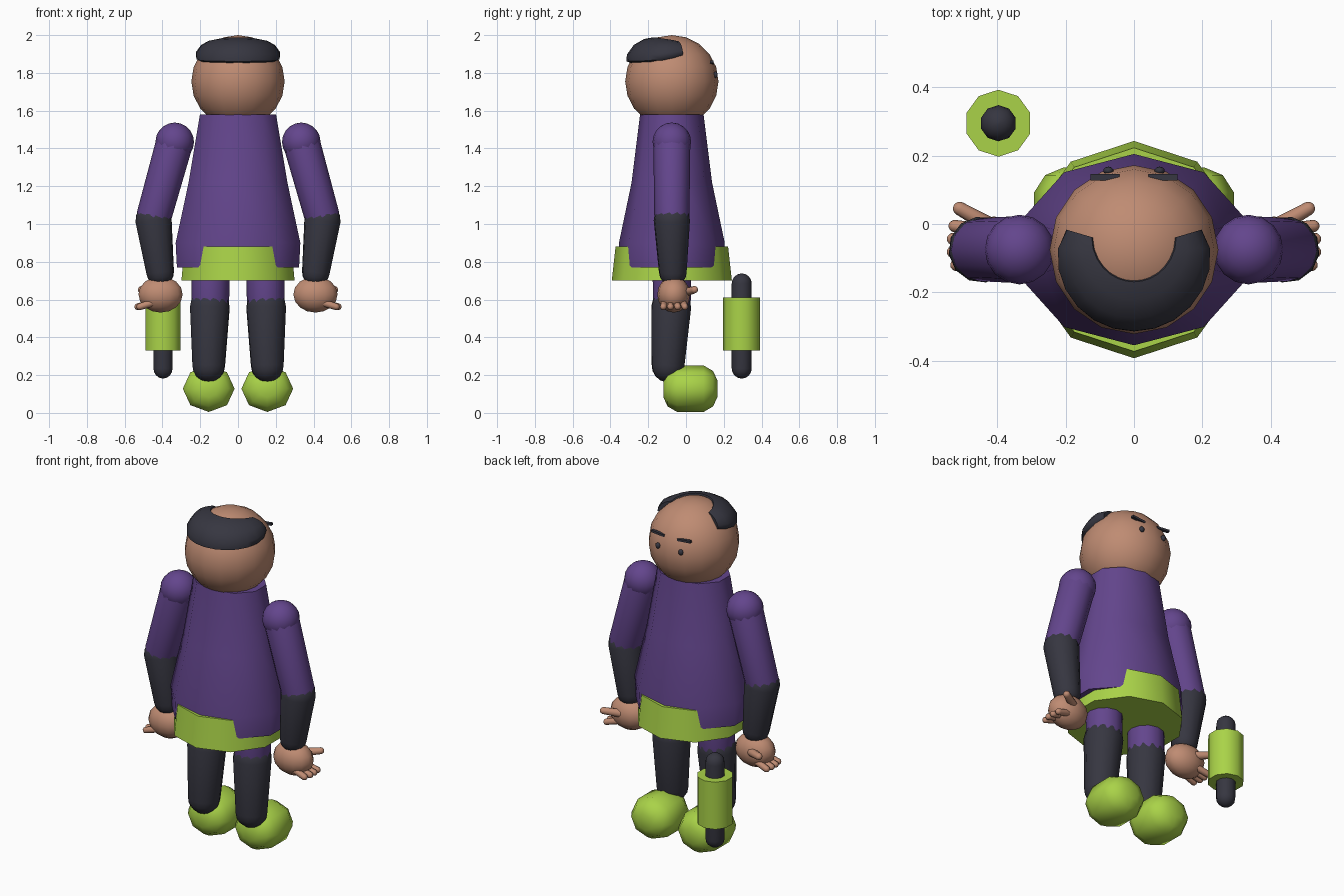
import bpy, bmesh, math
from mathutils import Vector, Matrix

if "Cube" in bpy.data.objects:
    bpy.data.objects.remove(bpy.data.objects["Cube"])


def material(name, rgb):
    m = bpy.data.materials.new(name)
    m.diffuse_color = (*rgb, 1)
    m.use_nodes = True
    m.node_tree.nodes["Principled BSDF"].inputs["Base Color"].default_value = m.diffuse_color
    return m


PURPLE = material("purple_cloth", (0.125, 0.06, 0.265))
SKIN = material("skin", (0.52, 0.26, 0.17))
LIME = material("lime", (0.40, 0.65, 0.065))
DARK = material("charcoal", (0.037, 0.037, 0.052))
YC = -0.075  # body axis


def finish(name, bm, mat, angle=50):
    bmesh.ops.recalc_face_normals(bm, faces=bm.faces)
    me = bpy.data.meshes.new(name)
    bm.to_mesh(me)
    bm.free()
    me.materials.append(mat)
    ob = bpy.data.objects.new(name, me)
    bpy.context.collection.objects.link(ob)
    bpy.ops.object.select_all(action='DESELECT')
    ob.select_set(True)
    bpy.context.view_layer.objects.active = ob
    bpy.ops.object.shade_smooth_by_angle(angle=math.radians(angle))
    return ob


def skin_rings(bm, rings, loop=True):
    """Bridge point rings and cap both ends."""
    vs = [[bm.verts.new(p) for p in r] for r in rings]
    n = len(vs[0])
    for a, b in zip(vs, vs[1:]):
        for i in range(n):
            j = (i + 1) % n
            bm.faces.new((a[i], a[j], b[j], b[i]))
    bm.faces.new(vs[0])
    bm.faces.new(vs[-1])


def lathe(name, centre, profile, n, mat, turn=0.0, axis=(0, 0, 1), angle=50):
    """profile: (rx, ry, height); first vertex lies on local +y."""
    rot = Vector(axis).to_track_quat('Z', 'Y').to_matrix()
    rings = []
    for rx, ry, h in profile:
        ring = []
        for i in range(n):
            a = 2 * math.pi * i / n + turn
            ring.append(Vector(centre) + rot @ Vector((rx * math.sin(a), ry * math.cos(a), h)))
        rings.append(ring)
    bm = bmesh.new()
    skin_rings(bm, rings)
    return finish(name, bm, mat, angle)


def capsule(name, a, b, ra, rb, mat, n=12):
    a, b = Vector(a), Vector(b)
    d = b - a
    angs = [math.radians(x) for x in (86, 65, 43, 21, 0)]
    prof = [(ra * math.cos(t), ra * math.cos(t), -ra * math.sin(t)) for t in angs]
    prof += [(rb * math.cos(t), rb * math.cos(t), d.length + rb * math.sin(t)) for t in reversed(angs)]
    return lathe(name, a, prof, n, mat, axis=d)


def ball(name, c, size, mat, u=16, v=10):
    bm = bmesh.new()
    bmesh.ops.create_uvsphere(bm, u_segments=u, v_segments=v, radius=1,
                              matrix=Matrix.Translation(c) @ Matrix.Diagonal((*size, 1)))
    return finish(name, bm, mat)


# Tunic and the skirt band poking out beneath it
lathe("tunic", (0, YC, 0), [(0.34, 0.275, 0.77), (0.347, 0.28, 0.90),
                            (0.275, 0.213, 1.22), (0.212, 0.168, 1.58)], 10, PURPLE)
lathe("skirt_band", (0, YC, 0), [(0.315, 0.318, 0.70), (0.298, 0.298, 0.88)], 10, LIME)

# Head
HEAD = Vector((0, YC, 1.755))
ball("head", HEAD, (0.247, 0.247, 0.245), SKIN)

# Horseshoe of hair around the side of the head away from the face
rings = []
STEPS = 14
for k in range(STEPS + 1):
    t = 2 * k / STEPS - 1
    az = math.radians(106) * t
    inner, outer = 22 + 10 * t * t, 66 - 10 * t ** 4
    thick = 1 if abs(t) < 0.99 else 0.6
    ring = []
    for f, r in ((0, 0.23), (0, 0.252), (0.25, 0.268), (0.55, 0.279), (0.85, 0.277), (1, 0.262), (1, 0.23)):
        p = math.radians(inner + (outer - inner) * f)
        r = 0.247 + (r - 0.247) * thick
        ring.append(HEAD + r * Vector((math.sin(p) * math.sin(az) * 0.97,
                                       -math.sin(p) * math.cos(az), math.cos(p))))
    rings.append(ring)
bm = bmesh.new()
skin_rings(bm, rings)
finish("hair_fringe", bm, DARK, 60)

for s, side in ((-1, "left"), (1, "right")):
    # Face details
    ball("eye_" + side, (s * 0.075, 0.156, 1.79), (0.015, 0.012, 0.017), DARK, 10, 6)
    bm = bmesh.new()
    bmesh.ops.create_cube(bm, size=1, matrix=Matrix.Translation((s * 0.085, 0.137, 1.855))
                          @ Matrix.Rotation(s * -0.1, 4, 'Y') @ Matrix.Diagonal((0.085, 0.018, 0.013, 1)))
    finish("eyebrow_" + side, bm, DARK)

    # Arm
    shoulder, elbow, wrist = (s * 0.335, YC, 1.435), (s * 0.445, YC, 1.04), (s * 0.412, -0.07, 0.745)
    ball("shoulder_" + side, shoulder, (0.102, 0.102, 0.102), PURPLE)
    capsule("upper_arm_" + side, shoulder, elbow, 0.098, 0.093, PURPLE)
    capsule("forearm_" + side, (s * 0.447, YC, 1.02), wrist, 0.097, 0.074, DARK)

    # Hand with four fingers and a thumb
    ball("palm_" + side, (s * 0.41, -0.065, 0.627), (0.12, 0.087, 0.096), SKIN, 14, 8)
    for i, y in enumerate((-0.12, -0.082, -0.044, -0.006)):
        reach = (0.52, 0.53, 0.53, 0.525)[i]
        capsule(f"finger_{i + 1}_{side}", (s * 0.43, y * 0.8 - 0.015, 0.59), (s * reach, y, 0.562),
                0.02, 0.018, SKIN, 8)
    capsule("thumb_" + side, (s * 0.43, 0.0, 0.64), (s * 0.51, 0.045, 0.652), 0.024, 0.02, SKIN, 8)

    # Leg
    capsule("thigh_" + side, (s * 0.145, YC, 0.80), (s * 0.147, YC, 0.58), 0.102, 0.100, PURPLE)
    capsule("shin_" + side, (s * 0.149, -0.078, 0.56), (s * 0.155, -0.095, 0.25), 0.107, 0.088, DARK)

    # Rounded eight-sided shoe lying along y
    lathe("shoe_" + side, (s * 0.155, 0.023, 0.128),
          [(0.05, 0.045, -0.143), (0.105, 0.094, -0.12), (0.137, 0.123, -0.07),
           (0.137, 0.123, 0.07), (0.105, 0.094, 0.12), (0.05, 0.045, 0.143)],
          8, LIME, axis=(0, 1, 0), angle=60)

# Free-standing baton with a thick sleeve
capsule("baton_core", (-0.397, 0.295, 0.235), (-0.397, 0.295, 0.685), 0.053, 0.053, DARK, 10)
lathe("baton_sleeve", (-0.397, 0.295, 0), [(0.098, 0.098, 0.33), (0.098, 0.098, 0.61)], 10, LIME)
